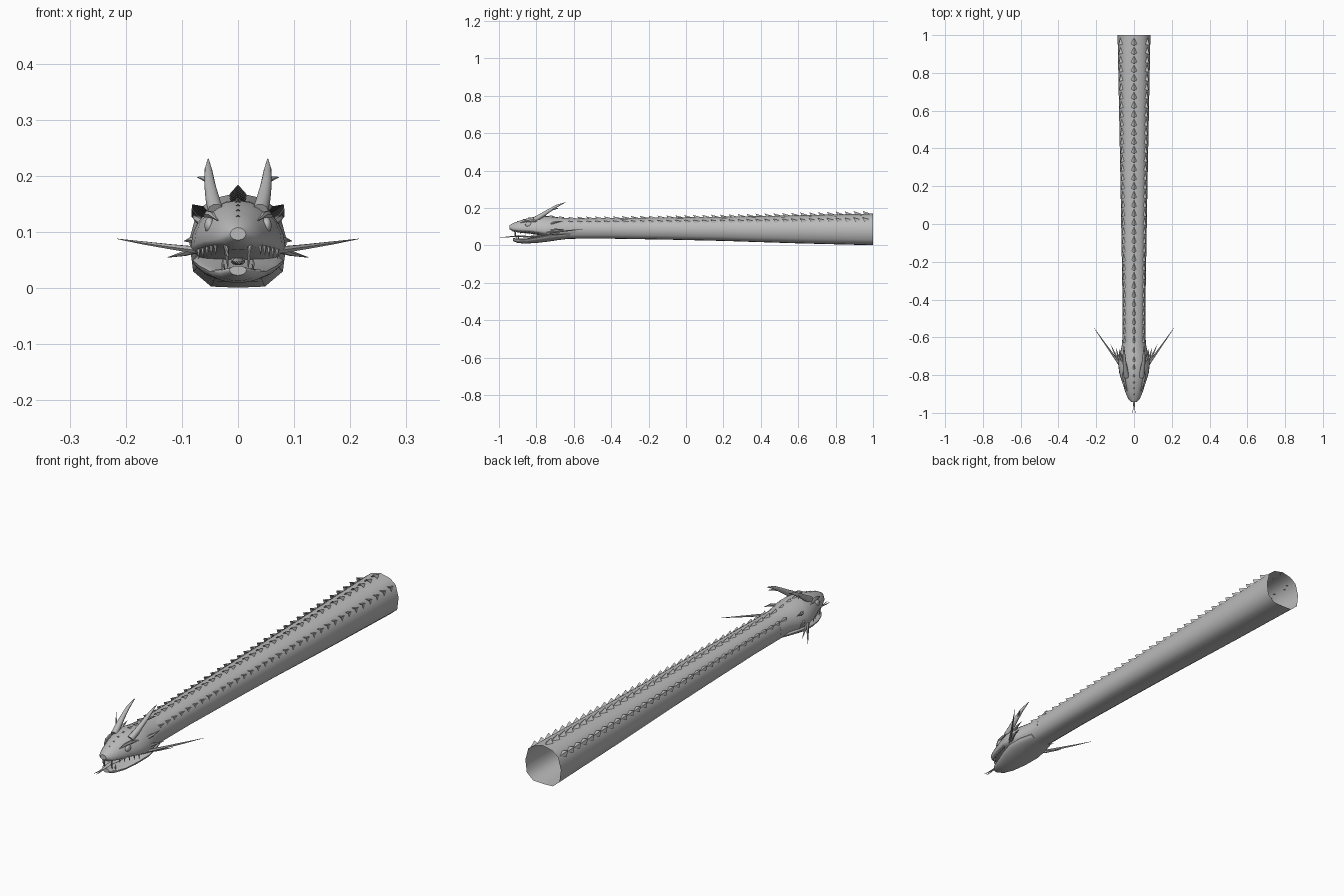
import bpy, bmesh, math
from mathutils import Vector

if "Cube" in bpy.data.objects:
    bpy.data.objects.remove(bpy.data.objects["Cube"])

grey = bpy.data.materials.new("grey_hide")
grey.diffuse_color = (0.5, 0.5, 0.5, 1)
grey.use_nodes = True
grey.node_tree.nodes["Principled BSDF"].inputs["Base Color"].default_value = grey.diffuse_color


def finish(name, bm, angle=40):
    bmesh.ops.remove_doubles(bm, verts=bm.verts, dist=0.0002)
    bmesh.ops.recalc_face_normals(bm, faces=bm.faces)
    me = bpy.data.meshes.new(name)
    bm.to_mesh(me)
    bm.free()
    me.materials.append(grey)
    ob = bpy.data.objects.new(name, me)
    bpy.context.collection.objects.link(ob)
    bpy.ops.object.select_all(action='DESELECT')
    ob.select_set(True)
    bpy.context.view_layer.objects.active = ob
    bpy.ops.object.shade_smooth_by_angle(angle=math.radians(angle))
    return ob


def loft(bm, rings, cap_start=True, cap_end=True):
    vr = [[bm.verts.new(p) for p in r] for r in rings]
    n = len(vr[0])
    for a, b in zip(vr, vr[1:]):
        for i in range(n):
            j = (i + 1) % n
            bm.faces.new((a[i], a[j], b[j], b[i]))
    if cap_start:
        bm.faces.new(vr[0])
    if cap_end:
        bm.faces.new(vr[-1])


def tube(bm, path, radii, sides=8, flat=1.0):
    """Round tapering tube along a path; flat squashes its height."""
    pts = [Vector(p) for p in path]
    rings = []
    for i, p in enumerate(pts):
        d = pts[min(i + 1, len(pts) - 1)] - pts[max(i - 1, 0)]
        side = d.cross(Vector((0, 0, 1))).normalized()
        up = side.cross(d).normalized()
        r = max(radii[i], 0.0005)
        rings.append([p + side * r * math.cos(a) + up * r * flat * math.sin(a)
                      for a in (k * math.tau / sides for k in range(sides))])
    loft(bm, rings)


# Body: open twelve-sided tube, widening towards the back
SECTION = [(0, .17), (.045, .160), (.073, .138), (.087, .085), (.080, .030), (.048, .003), (0, .001)]
BODY = [(-.64, .68, .036, .144), (-.4, .70, .036, .146), (-.1, .76, .031, .149),
        (.2, .82, .024, .153), (.6, .91, .011, .161), (1, 1, .001, .170)]


def body_point(i, y):
    for a, b in zip(BODY, BODY[1:]):
        if y <= b[0]:
            break
    t = (y - a[0]) / (b[0] - a[0])
    w, lo, hi = (a[k] + (b[k] - a[k]) * t for k in (1, 2, 3))
    x, z = SECTION[i]
    return Vector((x * w, y, lo + (z - .001) / .169 * (hi - lo)))


bm = bmesh.new()
rings = []
for y in [s[0] for s in BODY]:
    half = [body_point(i, y) for i in range(7)]
    rings.append(half + [Vector((-p.x, p.y, p.z)) for p in half[5:0:-1]])
loft(bm, rings, False, False)
finish("body", bm, 50)


# Scales: raised pointed plates in three rows along the back
def scale(bm, base, out, across, length, rise, width):
    along = Vector((0, 1, 0))
    tip = bm.verts.new(base + out * rise)
    back = bm.verts.new(base + along * length)
    notch = bm.verts.new(base + along * length * .3 + out * rise * .15)
    l, r = (bm.verts.new(base + along * length * .2 + across * s * width - out * .002)
            for s in (-1, 1))
    for f in ((tip, l, back), (tip, back, r), (tip, r, notch), (tip, notch, l)):
        bm.faces.new(f)


for name, i, out in (("spine_scales", 0, (0, 0, 1)), ("side_scales", 2, (.62, 0, .78))):
    bm = bmesh.new()
    for k in range(34):
        y = -.63 + k * .0477
        g = k / 33
        for s in ((1,) if i == 0 else (-1, 1)):
            p = body_point(i, y)
            o = Vector((out[0] * s, 0, out[2]))
            scale(bm, Vector((p.x * s, y, p.z)), o, Vector((o.z, 0, -o.x)),
                  .044, .009 + .007 * g, .010 + .006 * g)
    finish(name, bm, 20)


# Head and jaw: rounded lofts, each station = y, half width, bottom, widest height, top
def oval_loft(name, stations, n=24, power=1.0):
    bm = bmesh.new()
    rings = []
    for y, w, lo, mid, hi in stations:
        ring = []
        for k in range(n):
            a = k * math.tau / n
            c, s = math.cos(a), math.sin(a)
            h = hi - mid if s > 0 else mid - lo
            ring.append((w * math.copysign(abs(c) ** power, c), y, mid + h * s))
        rings.append(ring)
    loft(bm, rings)
    return finish(name, bm)


oval_loft("head", [
    (-.58, .060, .036, .085, .143), (-.64, .064, .034, .082, .147), (-.69, .075, .034, .076, .151),
    (-.74, .084, .042, .074, .157), (-.79, .078, .056, .078, .156), (-.84, .062, .064, .084, .147),
    (-.89, .046, .068, .086, .132), (-.925, .031, .074, .090, .119), (-.943, .014, .086, .096, .108)])
oval_loft("lower_jaw", [
    (-.62, .056, .036, .055, .075), (-.68, .074, .029, .055, .068), (-.74, .081, .020, .050, .058),
    (-.80, .069, .013, .040, .046), (-.86, .050, .010, .030, .036), (-.90, .034, .013, .030, .036),
    (-.925, .015, .023, .033, .040)])

# Forehead scales
bm = bmesh.new()
for y, z in ((-.905, .125), (-.875, .136), (-.845, .145), (-.81, .152), (-.77, .157), (-.73, .156), (-.68, .15)):
    scale(bm, Vector((0, y, z)), Vector((0, 0, 1)), Vector((1, 0, 0)), .03, .006, .008)
finish("forehead_scales", bm, 20)

# Eyes with brow ridges
bm = bmesh.new()
for s in (-1, 1):
    geo = bmesh.ops.create_uvsphere(bm, u_segments=14, v_segments=8, radius=1)
    for v in geo["verts"]:
        v.co = Vector((s * .051 + v.co.x * .009, -.842 + v.co.y * .018, .112 + v.co.z * .015))
finish("eyes", bm, 60)
bm = bmesh.new()
for s in (-1, 1):
    tube(bm, [(s * .036, -.885, .121), (s * .046, -.855, .131), (s * .053, -.82, .132), (s * .062, -.785, .128)],
         [.001, .006, .007, .001], 6)
finish("brows", bm)

# Horns with a short side prong
bm = bmesh.new()
for s in (-1, 1):
    tube(bm, [(s * .040, -.81, .138), (s * .045, -.775, .158), (s * .050, -.735, .184),
              (s * .053, -.69, .211), (s * .053, -.645, .230)], [.014, .013, .010, .007, .001], 10)
    tube(bm, [(s * .05, -.72, .190), (s * .062, -.70, .196), (s * .073, -.68, .198)], [.005, .004, .0005], 6)
finish("horns", bm)

# Long whiskers and shorter cheek spines
bm = bmesh.new()
for s in (-1, 1):
    tube(bm, [(s * .072, -.75, .068), (s * .12, -.68, .074), (s * .17, -.61, .081), (s * .215, -.545, .088)],
         [.007, .005, .003, .0005], 6)
    tube(bm, [(s * .070, -.75, .070), (s * .095, -.70, .062), (s * .125, -.635, .055)], [.007, .005, .0005], 6)
    tube(bm, [(s * .068, -.74, .085), (s * .084, -.70, .086), (s * .096, -.655, .084)], [.007, .005, .0005], 6)
    tube(bm, [(s * .060, -.73, .115), (s * .074, -.70, .124), (s * .080, -.66, .130)], [.008, .006, .0005], 6)
finish("whiskers", bm)

# Teeth: front fangs, lower fangs and a row of small ones along the lip
bm = bmesh.new()
for s in (-1, 1):
    tube(bm, [(s * .021, -.912, .080), (s * .020, -.913, .058), (s * .018, -.906, .036)], [.006, .004, .0005], 6)
    tube(bm, [(s * .026, -.895, .030), (s * .027, -.897, .042), (s * .027, -.893, .056)], [.005, .003, .0005], 6)
    for k in range(5):
        x, y, z = .040 + k * .0075, -.885 + k * .023, .072 - k * .002
        tube(bm, [(s * x, y, z + .006), (s * x, y + .002, z - .012)], [.004, .0005], 5)
finish("teeth", bm)

# Forked tongue
bm = bmesh.new()
tube(bm, [(0, -.76, .052), (0, -.84, .046), (0, -.90, .050), (0, -.95, .046)], [.013, .012, .010, .005], 8, .4)
for s in (-1, 1):
    tube(bm, [(s * .002, -.945, .046), (s * .004, -.975, .043), (s * .007, -1, .045)], [.003, .002, .0005], 5)
finish("tongue", bm)
